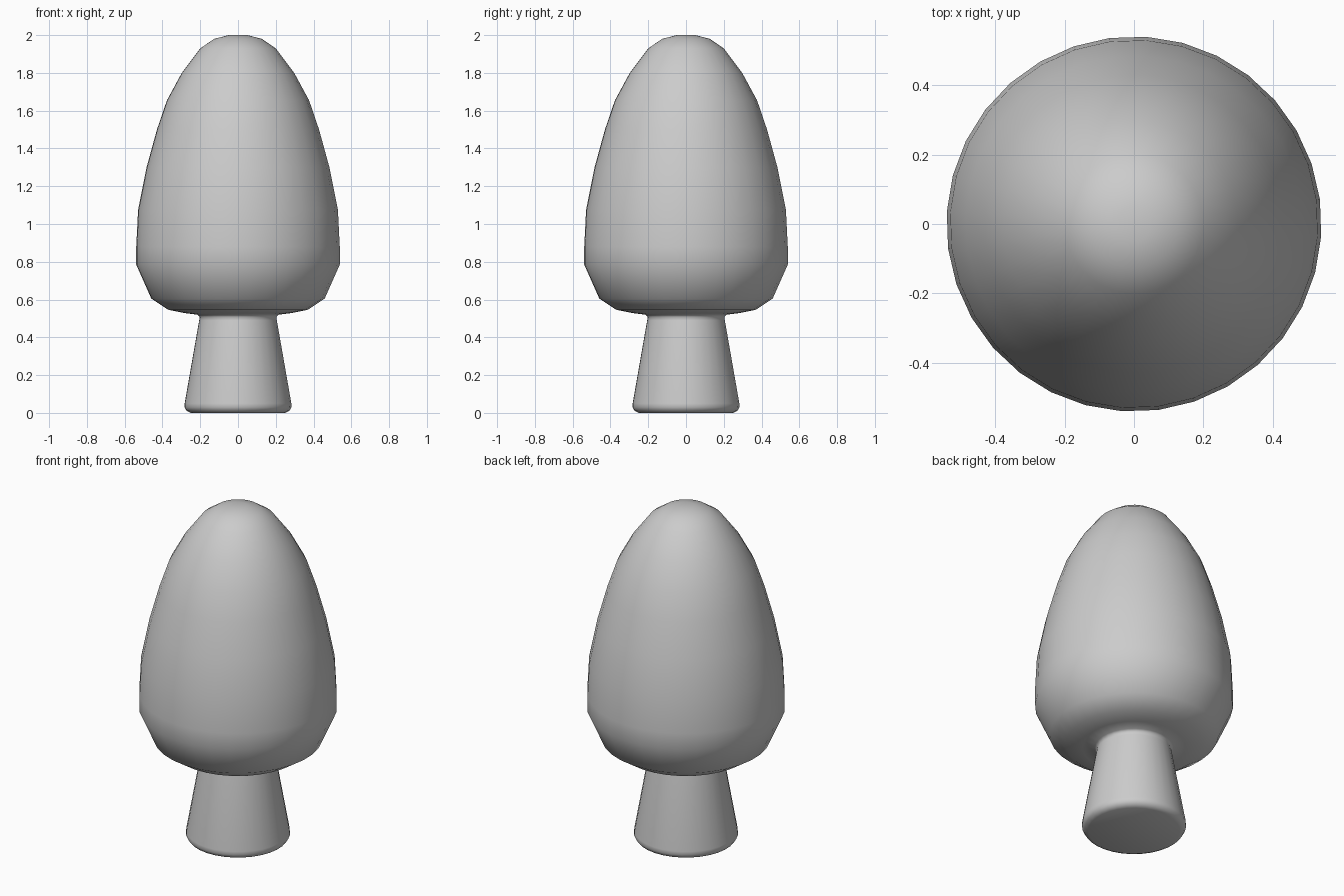
import bpy
import math

cube = bpy.data.objects.get("Cube")
if cube:
    bpy.data.objects.remove(cube, do_unlink=True)

SIDES = 32
TURN = math.radians(7.5)

# One plain grey for the whole body
grey = bpy.data.materials.new("plain_grey")
grey.use_nodes = True
colour = (0.6, 0.6, 0.6, 1)
grey.diffuse_color = colour
grey.node_tree.nodes["Principled BSDF"].inputs["Base Color"].default_value = colour

# Radius and height, from the foot up the stem and over the cap
foot = [(0.25, 0.0), (0.272, 0.01), (0.284, 0.03), (0.283, 0.05)]
stem = [(0.206, 0.49), (0.203, 0.508), (0.215, 0.52)]
cap = [(0.28, 0.528), (0.37, 0.546), (0.46, 0.605), (0.54, 0.785),
       (0.54, 0.88), (0.53, 1.075), (0.485, 1.3), (0.43, 1.5),
       (0.377, 1.655), (0.298, 1.8), (0.2, 1.93), (0.127, 1.98), (0.05, 2.0)]


def lathe(name, profile):
    """Spin a profile around z and close both ends."""
    verts, faces = [], []
    for r, z in profile:
        for i in range(SIDES):
            a = TURN + math.tau * i / SIDES
            verts.append((r * math.cos(a), r * math.sin(a), z))
    for k in range(len(profile) - 1):
        for i in range(SIDES):
            j = (i + 1) % SIDES
            low, high = k * SIDES, (k + 1) * SIDES
            faces.append((low + i, low + j, high + j, high + i))
    faces.append(tuple(reversed(range(SIDES))))
    faces.append(tuple(range(len(verts) - SIDES, len(verts))))
    mesh = bpy.data.meshes.new(name)
    mesh.from_pydata(verts, [], faces)
    mesh.materials.append(grey)
    obj = bpy.data.objects.new(name, mesh)
    bpy.context.collection.objects.link(obj)
    return obj


# Cap and flared stem in one smooth skin
body = lathe("cap_and_stem", foot + stem + cap)
bpy.ops.object.select_all(action="DESELECT")
body.select_set(True)
bpy.context.view_layer.objects.active = body
bpy.ops.object.shade_smooth_by_angle(angle=math.radians(100))
